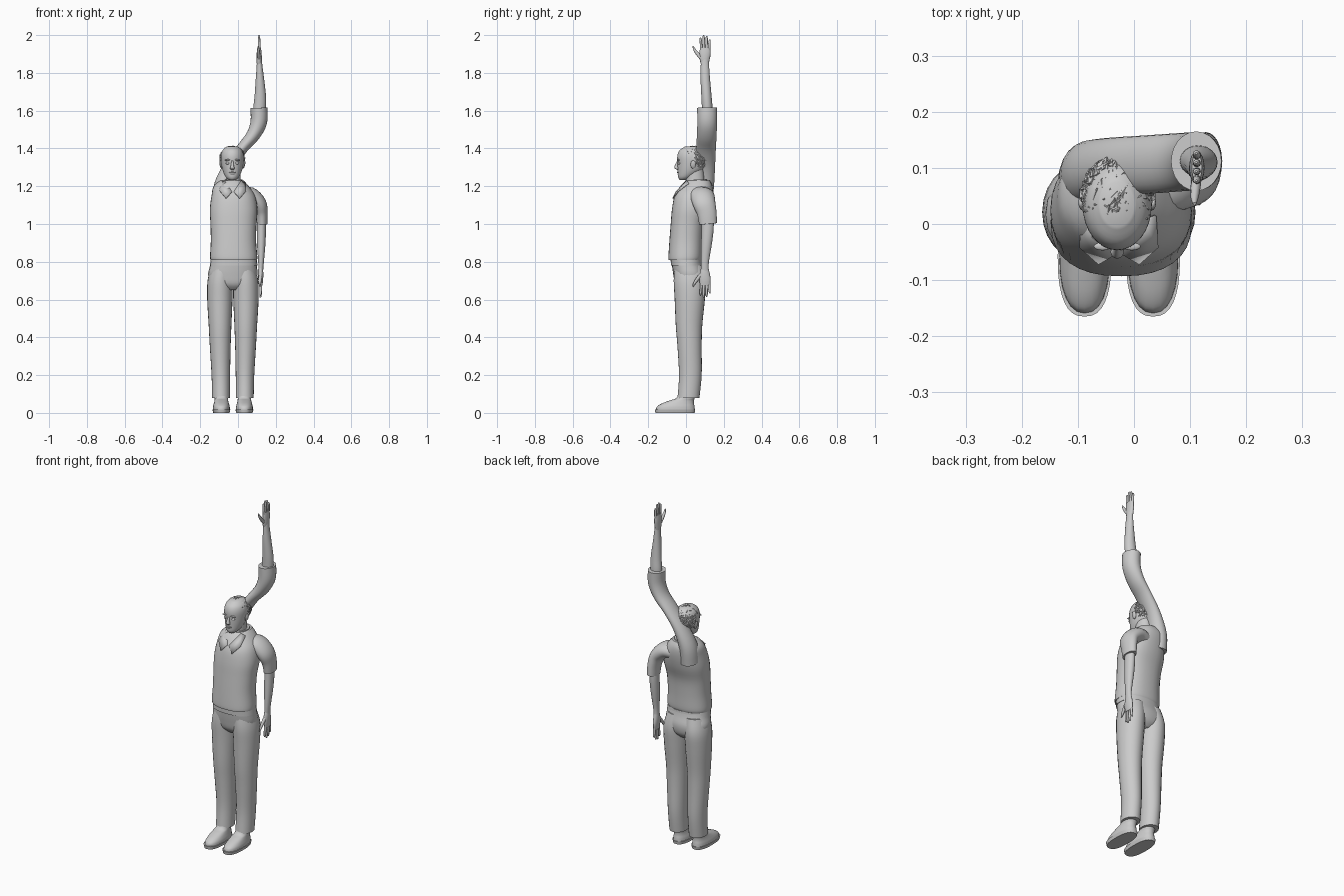
import bpy, bmesh, math, random
from mathutils import Vector, Matrix

random.seed(4)
cube = bpy.data.objects.get("Cube")
if cube:
    bpy.data.objects.remove(cube, do_unlink=True)

CM = 0.01          # all measurements below are in hundredths
MID = -2.7         # sideways centre of the body
FACE = -3          # sideways centre of the head

grey = bpy.data.materials.new("plain grey")
grey.use_nodes = True
grey.diffuse_color = (0.6, 0.6, 0.6, 1)
grey.node_tree.nodes["Principled BSDF"].inputs["Base Color"].default_value = (0.6, 0.6, 0.6, 1)


def finish(name, bm, sharp=45):
    bmesh.ops.recalc_face_normals(bm, faces=bm.faces[:])
    bmesh.ops.scale(bm, vec=(CM, CM, CM), verts=bm.verts[:])
    me = bpy.data.meshes.new(name)
    bm.to_mesh(me)
    bm.free()
    me.shade_smooth()
    me.set_sharp_from_angle(angle=math.radians(sharp))
    me.materials.append(grey)
    ob = bpy.data.objects.new(name, me)
    bpy.context.scene.collection.objects.link(ob)
    return ob


def spline(pts, steps):
    """Smooth curve through points of any dimension."""
    out = []
    last = len(pts) - 1
    for i in range(last):
        a, b, c, d = (pts[max(0, min(last, j))] for j in range(i - 1, i + 3))
        for k in range(steps):
            t = k / steps
            out.append([q + t / 2 * (r - p + t * (2 * p - 5 * q + 4 * r - s + t * (3 * (q - r) + s - p)))
                        for p, q, r, s in zip(a, b, c, d)])
    return out + [list(pts[-1])]


def loft(name, rings, sides=24, steps=4, power=2.0, flat=False, bm=None):
    """Skin oval rings given as (x, y, z, half width, half depth)."""
    own = bm is None
    bm = bm or bmesh.new()
    rows = spline(rings, steps)
    mids = [Vector(r[:3]) for r in rows]
    loops = []
    for i, r in enumerate(rows):
        t = mids[min(i + 1, len(mids) - 1)] - mids[max(i - 1, 0)]
        t = Vector((0, 0, 1)) if flat else t.normalized()
        u = Vector((0, 1, 0)).cross(t).normalized()
        v = t.cross(u)
        loop = []
        for k in range(sides):
            a = math.tau * k / sides
            c, s = math.cos(a), math.sin(a)
            c, s = (math.copysign(abs(w) ** (2 / power), w) for w in (c, s))
            loop.append(bm.verts.new(mids[i] + u * c * r[3] + v * s * r[4]))
        loops.append(loop)
    for a, b in zip(loops, loops[1:]):
        for k in range(sides):
            n = (k + 1) % sides
            bm.faces.new((a[k], a[n], b[n], b[k]))
    bm.faces.new(loops[0])
    bm.faces.new(loops[-1])
    if own:
        return finish(name, bm)


def ball(name, loc, size, turn=0):
    bm = bmesh.new()
    m = Matrix.Translation(loc) @ Matrix.Rotation(turn, 4, 'Y') @ Matrix.Diagonal((*size, 1))
    bmesh.ops.create_uvsphere(bm, u_segments=20, v_segments=12, radius=1, matrix=m)
    return finish(name, bm)


# Legs and shoes, one pair
for side, s in (("right", -1), ("left", 1)):
    leg = [(6.3, 1.3, 8, 4.7, 5.8), (6.4, 2.3, 20, 4.9, 6), (6.7, 1.9, 35, 5.5, 6.4),
           (6.8, 1.6, 46, 6, 7), (6.9, 2, 60, 6.7, 8), (6.7, 2.1, 70, 6.7, 8.6), (5.5, 1.5, 78, 6, 7.5)]
    loft(side + "_trouser_leg", [(MID + s * r[0], *r[1:]) for r in leg], flat=True)
    x = MID + s * 6.1
    loft(side + "_sole", [(x, -5.8, 0, 4.3, 10.4), (x, -5.8, 1.8, 4.8, 10.7)],
         sides=32, steps=1, power=2.5, flat=True)
    loft(side + "_shoe", [(x, -5.6, 1.8, 4.5, 10.3), (x, -5.4, 3.4, 4.4, 9.9), (x, -4.3, 5, 4, 8.5),
                          (x, -2.2, 6.6, 3.6, 6.4), (x, -.2, 8, 3.5, 4.8), (x, 1, 12, 3.3, 4)],
         power=2.3, flat=True)

# Hips and waistband
loft("trouser_hips", [(MID, 2, 65, 5, 5), (-2.8, 2, 68, 11, 7.6), (-2.8, 1.8, 73, 13, 8.5),
                      (-2.4, .8, 78, 12.4, 8.2), (-2.2, .2, 82, 12, 8)], power=2.3, flat=True)
loft("waistband", [(-2.3, .4, 78, 12.6, 8.4), (-2.2, .2, 81, 12.2, 8.3)], steps=1, power=2.3, flat=True)

# Shirt body
loft("shirt_body", [(-2.2, -.4, 81, 12.3, 8.8), (-2.3, -.2, 83, 12.5, 9.1), (-2.4, .2, 91, 12, 9),
                    (-2.4, 1, 100, 12.2, 9.1), (-2.3, 2.6, 108, 12.6, 10), (-2.5, 4, 115, 11.5, 10),
                    (-3.6, 5.5, 120, 9.3, 8.5), (-3.2, 6.2, 123, 6.2, 6.4)],
     sides=32, power=2.3, flat=True)

# Lowered left arm
loft("left_sleeve", [(1, 7, 115, 4.5, 6.5), (6.5, 8.5, 115, 4.5, 6.5), (11, 9.6, 111, 4, 6),
                     (12.5, 11, 106, 3.2, 5.2), (12.8, 11.7, 100, 2.8, 4.7)])
loft("left_forearm", [(12.5, 11.5, 104, 2.3, 3.2), (12.4, 11.4, 97, 2.4, 3.2), (12.3, 10.8, 89, 2.2, 2.8),
                      (12.2, 10, 80, 1.5, 2.1), (12, 10, 75, 1.3, 2)])

# Raised right arm, reaching up behind the head
loft("right_sleeve", [(-8.5, 8, 112, 5, 6), (-8, 9.3, 121, 4.5, 5.6), (-4, 10.4, 131, 3.4, 5),
                      (2.2, 10.6, 140, 3, 5.2), (8, 11, 147, 3.6, 5.2), (11, 11.2, 154, 4.4, 5.2),
                      (11.1, 11.2, 161.5, 4.5, 5.3)])
loft("right_forearm", [(11.2, 11.2, 157, 3, 2.7), (11.5, 11.2, 162, 3.3, 2.8), (11.8, 10.8, 168, 3, 2.7),
                       (11.6, 10.2, 177, 2.2, 2.5), (11.4, 10, 184, 1.5, 2.2), (11.3, 10, 187, 1.3, 2)])


# Hands: palm, four fingers and a thumb towards the front
def hand(name, x, y, z, s):
    bm = bmesh.new()

    def part(pts, sides):
        loft(name, [(x + a, y + b, z + s * c, d, e) for a, b, c, d, e in pts], sides=sides, steps=3, bm=bm)

    part([(0, 0, -1, 1.2, 1.9), (0, -.1, 2, 1.4, 2.6), (0, .1, 5.5, 1.3, 3), (0, .1, 8.5, .9, 2.6)], 16)
    for k, tip in enumerate((13.8, 15, 14.6, 12.8)):
        root = -1.9 + 1.35 * k
        end = root * 1.2
        part([(0, root, 7, .7, .7), (0, (root + end) / 2, (tip + 8) / 2, .7, .68),
              (-.1, end, tip - .7, .55, .55), (-.1, end, tip, .2, .2)], 10)
    part([(0, -1.2, 2, .9, 1), (-.2, -3.2, 4.2, .9, 1), (-.4, -5.3, 7, .7, .75), (-.4, -6.4, 9.2, .3, .3)], 10)
    finish(name, bm)


hand("left_hand", 12, 10, 76, -1)
hand("right_hand", 11.2, 10, 185, 1)

# Neck and collar
loft("neck", [(-2, 5.5, 115, 4.2, 5), (-2.2, 5, 121, 3.7, 4.8), (-2.8, 4.2, 129, 4, 5)], flat=True)
loft("collar_band", [(-2.5, 5.8, 118, 6.4, 7.4), (-2.4, 5.6, 121, 5.2, 6.2), (-2.4, 5.5, 123.5, 4.7, 5.6)],
     flat=True)
for side, s in (("right", -1), ("left", 1)):
    bm = bmesh.new()
    flap = [(4.3, .5, 123), (.5, -5.2, 117), (3.6, -7, 113.5), (7, -4, 117.5), (6.5, 1.5, 121.5)]
    bm.faces.new([bm.verts.new((MID + s * a, b, c)) for a, b, c in flap])
    bmesh.ops.triangulate(bm, faces=bm.faces[:])
    ob = finish(side + "_collar_flap", bm)
    thick = ob.modifiers.new("cloth", 'SOLIDIFY')
    thick.thickness = 0.006
    thick.offset = 0

# Head
loft("head", [(FACE, -1.5, 123.3, 1.6, 1.8), (FACE, -.2, 124.8, 3.4, 4), (FACE, 2, 128, 5, 6.4),
              (FACE, 3, 132, 5.9, 7.5), (FACE, 3.3, 136, 6.1, 7.9), (FACE, 3.4, 139, 5.2, 6.8),
              (FACE, 3.5, 141, 3, 4)], sides=32, flat=True)
loft("nose", [(FACE, -4.1, 133.5, .5, .6), (FACE, -4.9, 131, .8, 1), (FACE, -5, 129.6, 1.2, 1.1),
              (FACE, -4.2, 128.7, .8, .6)], sides=12, flat=True)
ball("upper_lip", (FACE, -4, 127.3), (1.7, .7, .45))
ball("lower_lip", (FACE, -3.8, 126.5), (1.4, .7, .5))
for side, s in (("right", -1), ("left", 1)):
    ball(side + "_eye", (FACE + s * 2.5, -3.7, 132.2), (1, .7, .7))
    ball(side + "_eyebrow", (FACE + s * 2.6, -4, 133.9), (1.6, .7, .4), s * 0.12)
    ball(side + "_ear", (FACE + s * 6.1, 3.8, 131.5), (.7, 1.4, 2.2), s * 0.2)

# Hair: a cap covered with short tapered tufts
scalp = Vector((FACE, 4.2, 134.6))
size = Vector((6.3, 7.3, 6.2))
ball("hair_cap", scalp, size)
bm = bmesh.new()
count = 0
while count < 420:
    d = Vector([random.gauss(0, 1) for _ in range(3)]).normalized()
    if d.z < -0.85 or (d.y < 0.1 and d.z < 0.5 + 0.25 * min(0, d.y + 0.5)):
        continue
    flow = Vector((0.5, 0.3, -0.7)) + Vector([random.uniform(-0.6, 0.6) for _ in range(3)])
    lean = (flow - d * flow.dot(d)).normalized() + d * 0.25
    spot = scalp + d * size * random.uniform(0.96, 1.06)
    m = Matrix.Translation(spot) @ lean.to_track_quat('Z', 'Y').to_matrix().to_4x4()
    bmesh.ops.create_cone(bm, cap_ends=True, segments=5, radius1=0.55, radius2=0.15,
                          depth=random.uniform(1.8, 3), matrix=m)
    count += 1
finish("hair_tufts", bm)
